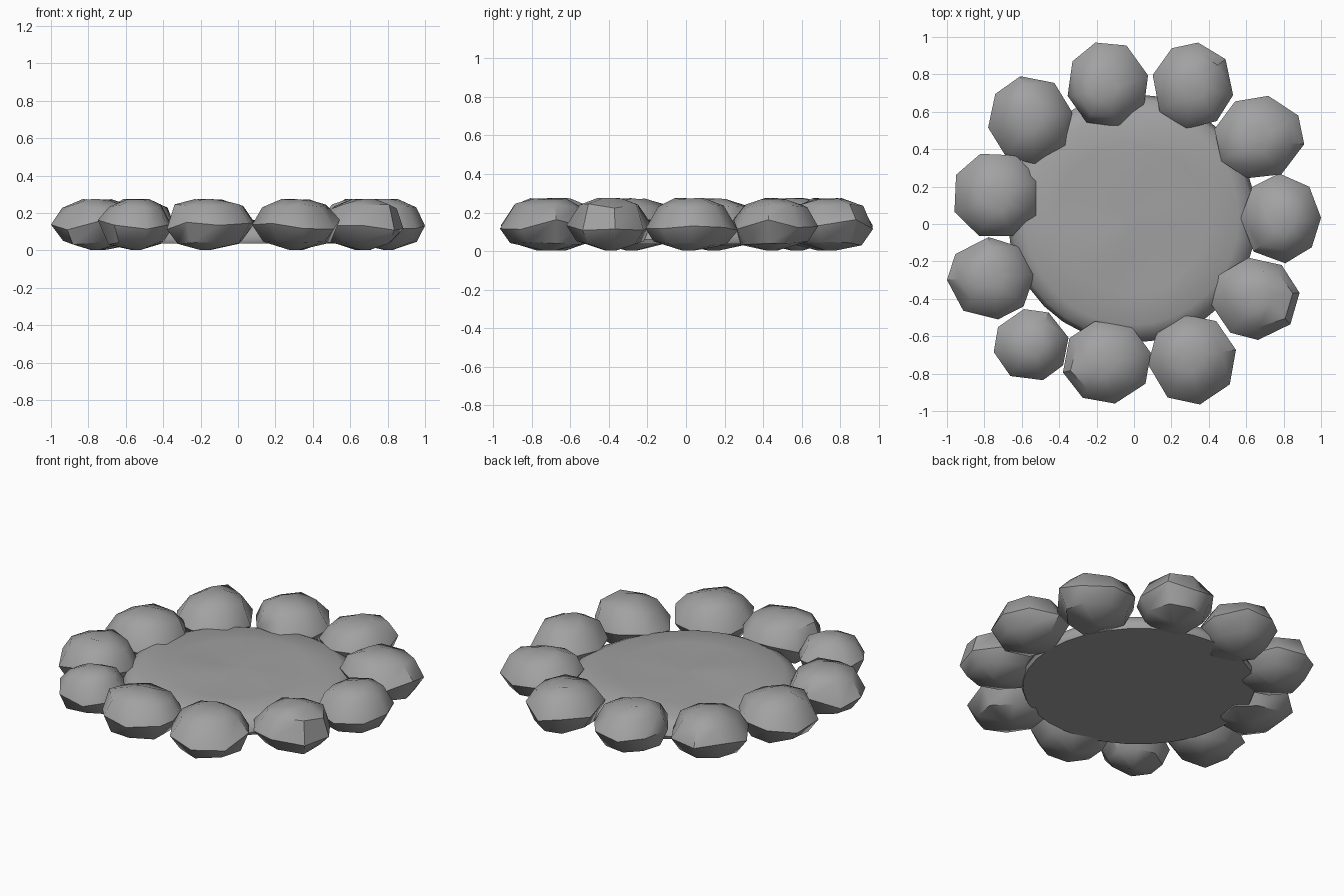
import bpy, bmesh, math, random
from mathutils import Vector

cube = bpy.data.objects.get("Cube")
if cube:
    bpy.data.objects.remove(cube, do_unlink=True)

grey = bpy.data.materials.new("stone grey")
grey.use_nodes = True
colour = (0.36, 0.36, 0.36, 1)
grey.diffuse_color = colour
grey.node_tree.nodes["Principled BSDF"].inputs["Base Color"].default_value = colour

SIDES = 8


def loft(name, rings, angle):
    """Skin a closed stack of equal-length point rings."""
    bm = bmesh.new()
    loops = [[bm.verts.new(p) for p in ring] for ring in rings]
    for low, high in zip(loops, loops[1:]):
        n = len(low)
        for i in range(n):
            j = (i + 1) % n
            bm.faces.new((low[i], low[j], high[j], high[i]))
    bm.faces.new(loops[0][::-1])
    bm.faces.new(loops[-1])
    bmesh.ops.recalc_face_normals(bm, faces=bm.faces)
    mesh = bpy.data.meshes.new(name)
    bm.to_mesh(mesh)
    bm.free()
    mesh.materials.append(grey)
    obj = bpy.data.objects.new(name, mesh)
    bpy.context.collection.objects.link(obj)
    bpy.ops.object.select_all(action="DESELECT")
    obj.select_set(True)
    bpy.context.view_layer.objects.active = obj
    bpy.ops.object.shade_smooth_by_angle(angle=math.radians(angle))


def fit(values, half):
    """Rescale values so they span exactly -half to half."""
    lo, hi = min(values), max(values)
    return [(2 * (v - lo) / (hi - lo) - 1) * half for v in values]


def stone(name, x, y, half_x, half_y, turn, seed):
    """Squat boulder: irregular girdle, broad crown, shallow conical base."""
    rng = random.Random(seed)
    angles = [math.radians(turn + 360 * i / SIDES + rng.uniform(-4, 4))
              for i in range(SIDES)]
    xs = fit([math.cos(a) for a in angles], half_x)
    ys = fit([math.sin(a) for a in angles], half_y)
    # scale, height, height roughness, scale roughness
    profile = [(0.12, 0.003, 0, 0), (0.76, 0.042, 0.012, 0.05),
               (1.0, 0.135, 0.03, 0), (0.74, 0.235, 0.012, 0.07),
               (0.3, 0.272, 0.004, 0.05)]
    lean = Vector((rng.uniform(-0.04, 0.04), rng.uniform(-0.04, 0.04)))
    rings = []
    for scale, z, rough, spread in profile:
        drift = lean * (1 - scale)
        ring = []
        for px, py in zip(xs, ys):
            s = scale + rng.uniform(-spread, spread)
            ring.append((x + px * s + drift.x, y + py * s + drift.y,
                         z + rng.uniform(-rough, rough)))
        rings.append(ring)
    loft(name, rings, 46)


# Ring of boulders: centre x, centre y, half width, half depth, turn
boulders = [
    (-0.14, 0.745, 0.215, 0.225, 15), (0.315, 0.74, 0.215, 0.23, 34),
    (0.67, 0.465, 0.24, 0.22, 33), (0.785, 0.03, 0.215, 0.24, 3),
    (0.65, -0.4, 0.235, 0.22, 7), (0.31, -0.725, 0.235, 0.24, 10),
    (-0.145, -0.74, 0.235, 0.22, 14), (-0.55, -0.645, 0.2, 0.19, 14),
    (-0.765, -0.29, 0.235, 0.22, 6), (-0.735, 0.155, 0.225, 0.22, 20),
    (-0.555, 0.555, 0.225, 0.235, 10),
]
for n, row in enumerate(boulders, 1):
    stone(f"ring_stone_{n}", *row, seed=n)


# Gently uneven ground bed inside the ring, flat underneath
def bed_ring(radius, z, ripple):
    points = []
    for i in range(32):
        a = math.tau * i / 32
        wave = math.sin(3 * a + 9 * radius) + math.sin(2 * a)
        points.append((radius * math.cos(a) - 0.01,
                       radius * math.sin(a) + 0.03, z + ripple * wave))
    return points


bed_profile = [(0.655, 0.038, 0), (0.665, 0.06, 0), (0.64, 0.115, 0.004),
               (0.57, 0.15, 0.005), (0.4, 0.155, 0.006),
               (0.2, 0.157, 0.004), (0.05, 0.158, 0)]
loft("ground_bed", [bed_ring(*row) for row in bed_profile], 50)
